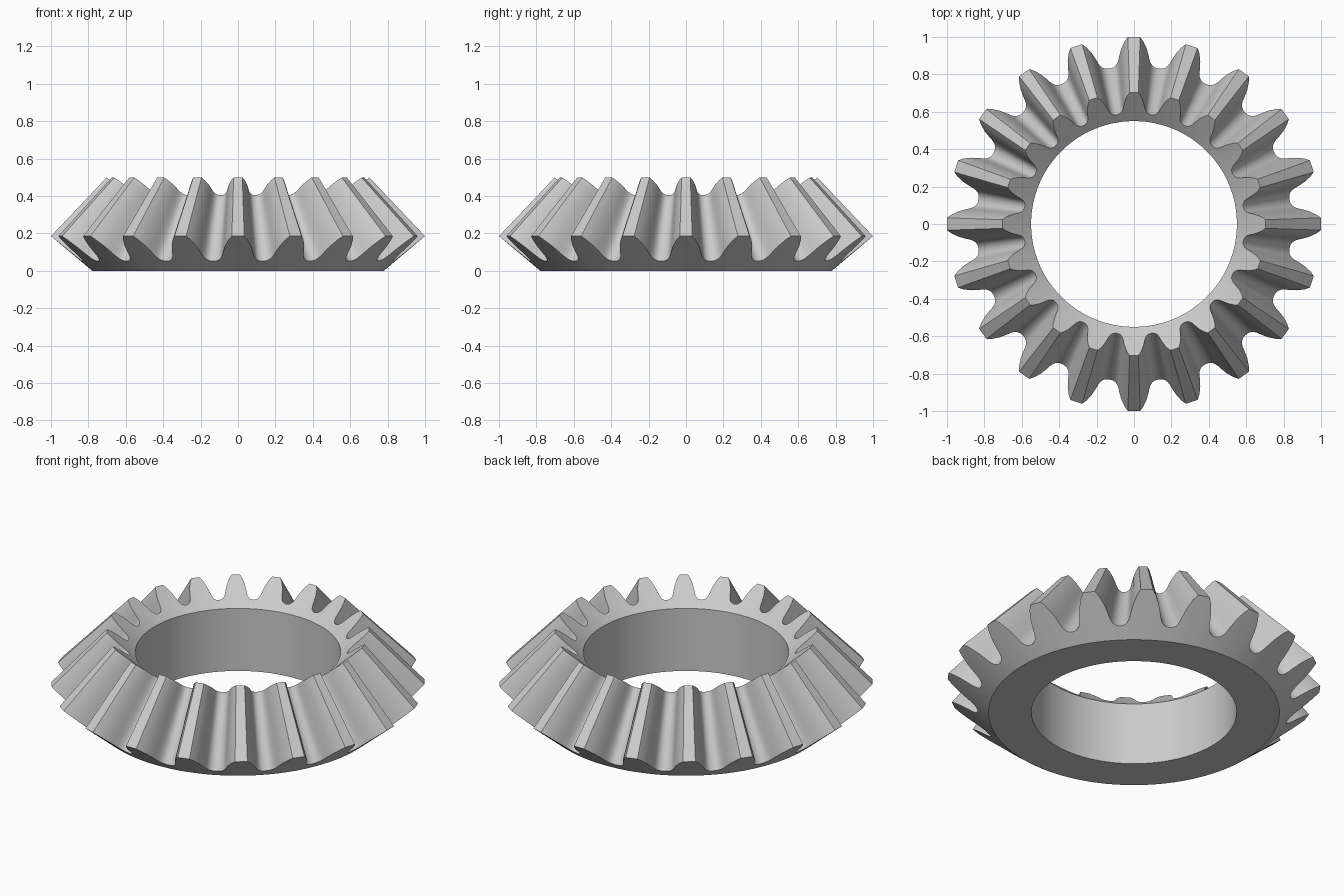
import bpy, bmesh, math

if "Cube" in bpy.data.objects:
    bpy.data.objects.remove(bpy.data.objects["Cube"])

TEETH = 20
APEX = 1.24          # height of the cone apex all teeth run towards
SHRINK = 0.703       # size of the small end relative to the large end
BASE_R, BORE_R = 0.78, 0.55
SLOPE = 0.185 / 0.22  # slope of the back and front cones

# half tooth profile at the large end: (radius, half width), tip to root
HALF = [(1.0, 0.033), (0.976, 0.051), (0.94, 0.068), (0.905, 0.078),
        (0.878, 0.084), (0.862, 0.091), (0.851, 0.100), (0.844, 0.113)]
ROOT_R = 0.841

# full list of (radius, angle) around the gear
pitch = 2 * math.pi / TEETH
profile = []
for i in range(TEETH):
    c = math.pi / 2 + i * pitch
    for r, w in reversed(HALF):
        profile.append((r, c - w / r))
    for r, w in HALF:
        profile.append((r, c + w / r))
    profile.append((ROOT_R, c + pitch / 2))

bm = bmesh.new()


def ring(fn):
    """One closed ring of vertices; fn maps profile radius to (radius, z)."""
    out = []
    for r, a in profile:
        rr, z = fn(r)
        out.append(bm.verts.new((rr * math.cos(a), rr * math.sin(a), z)))
    return out


def back_z(r):
    return (r - BASE_R) * SLOPE


def small_end(r):
    return r * SHRINK, APEX - (APEX - back_z(r)) * SHRINK


# front cone continued inwards to the bore
tip_r, tip_z = small_end(1.0)
bore_top = tip_z - (tip_r - BORE_R) * SLOPE

rings = [
    ring(lambda r: (BORE_R, 0)),
    ring(lambda r: (BASE_R, 0)),
    ring(lambda r: (r, back_z(r))),
    ring(small_end),
    ring(lambda r: (BORE_R, bore_top)),
]

# loft the rings into a closed body
n = len(profile)
for k in range(len(rings)):
    a, b = rings[k], rings[(k + 1) % len(rings)]
    for i in range(n):
        j = (i + 1) % n
        bm.faces.new((a[i], a[j], b[j], b[i]))
bmesh.ops.recalc_face_normals(bm, faces=bm.faces)

mesh = bpy.data.meshes.new("bevel_gear")
bm.to_mesh(mesh)
bm.free()
gear = bpy.data.objects.new("bevel_gear", mesh)
bpy.context.collection.objects.link(gear)

# plain grey metal
mat = bpy.data.materials.new("light grey")
mat.diffuse_color = (0.6, 0.6, 0.6, 1)
mat.use_nodes = True
mat.node_tree.nodes["Principled BSDF"].inputs["Base Color"].default_value = mat.diffuse_color
mesh.materials.append(mat)

bpy.context.view_layer.objects.active = gear
gear.select_set(True)
bpy.ops.object.shade_smooth_by_angle(angle=math.radians(28))
